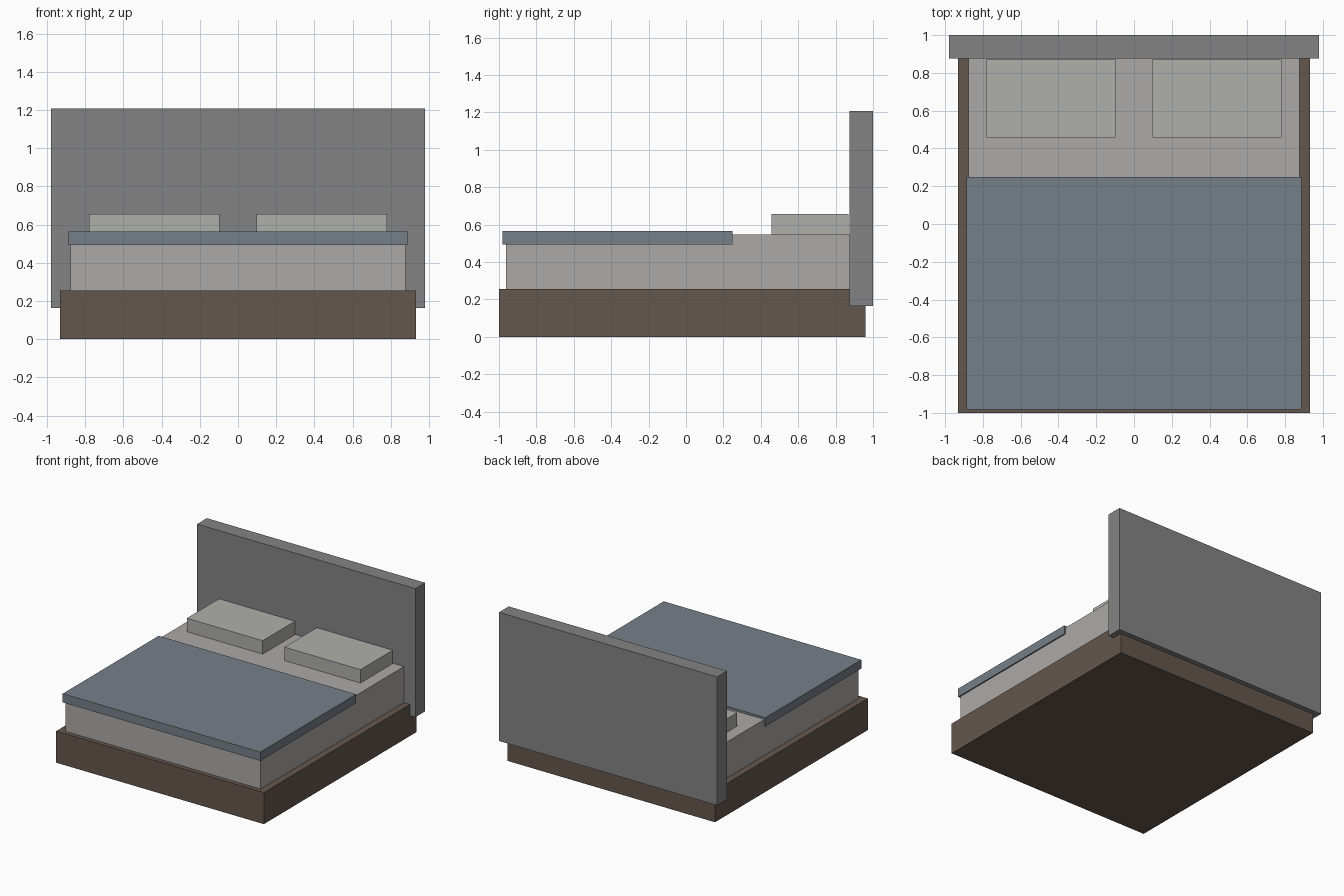
import bpy

if "Cube" in bpy.data.objects:
    bpy.data.objects.remove(bpy.data.objects["Cube"])


def material(name, rgb):
    m = bpy.data.materials.new(name)
    m.diffuse_color = (*rgb, 1.0)
    m.use_nodes = True
    m.node_tree.nodes["Principled BSDF"].inputs["Base Color"].default_value = m.diffuse_color
    return m


def box(name, x, y, z, mat):
    """Box spanning the (min, max) range on each axis."""
    spans = (x, y, z)
    bpy.ops.mesh.primitive_cube_add(size=1, location=[(a + b) / 2 for a, b in spans])
    ob = bpy.context.object
    ob.name = name
    ob.scale = [b - a for a, b in spans]
    bpy.ops.object.transform_apply(location=False, rotation=False, scale=True)
    ob.data.materials.append(mat)
    return ob


wood = material("brown_wood", (0.13, 0.095, 0.075))
fabric = material("grey_fabric", (0.23, 0.23, 0.235))
sheet = material("pale_sheet", (0.41, 0.40, 0.39))
linen = material("pillow_linen", (0.43, 0.43, 0.41))
blue = material("blue_grey_cover", (0.18, 0.215, 0.25))

# Plinth, mattress and headboard
box("bed_base", (-0.933, 0.933), (-1.0, 0.96), (0.0, 0.256), wood)
box("mattress", (-0.877, 0.877), (-0.963, 0.92), (0.256, 0.548), sheet)
box("headboard", (-0.98, 0.98), (0.875, 1.0), (0.164, 1.208), fabric)

# Blanket wrapped slightly over the mattress
box("blanket", (-0.887, 0.887), (-0.981, 0.249), (0.494, 0.565), blue)

# Pair of pillows
for side, s in (("left", -1), ("right", 1)):
    box(f"{side}_pillow", tuple(sorted((s * 0.098, s * 0.78))),
        (0.457, 0.87), (0.548, 0.657), linen)
